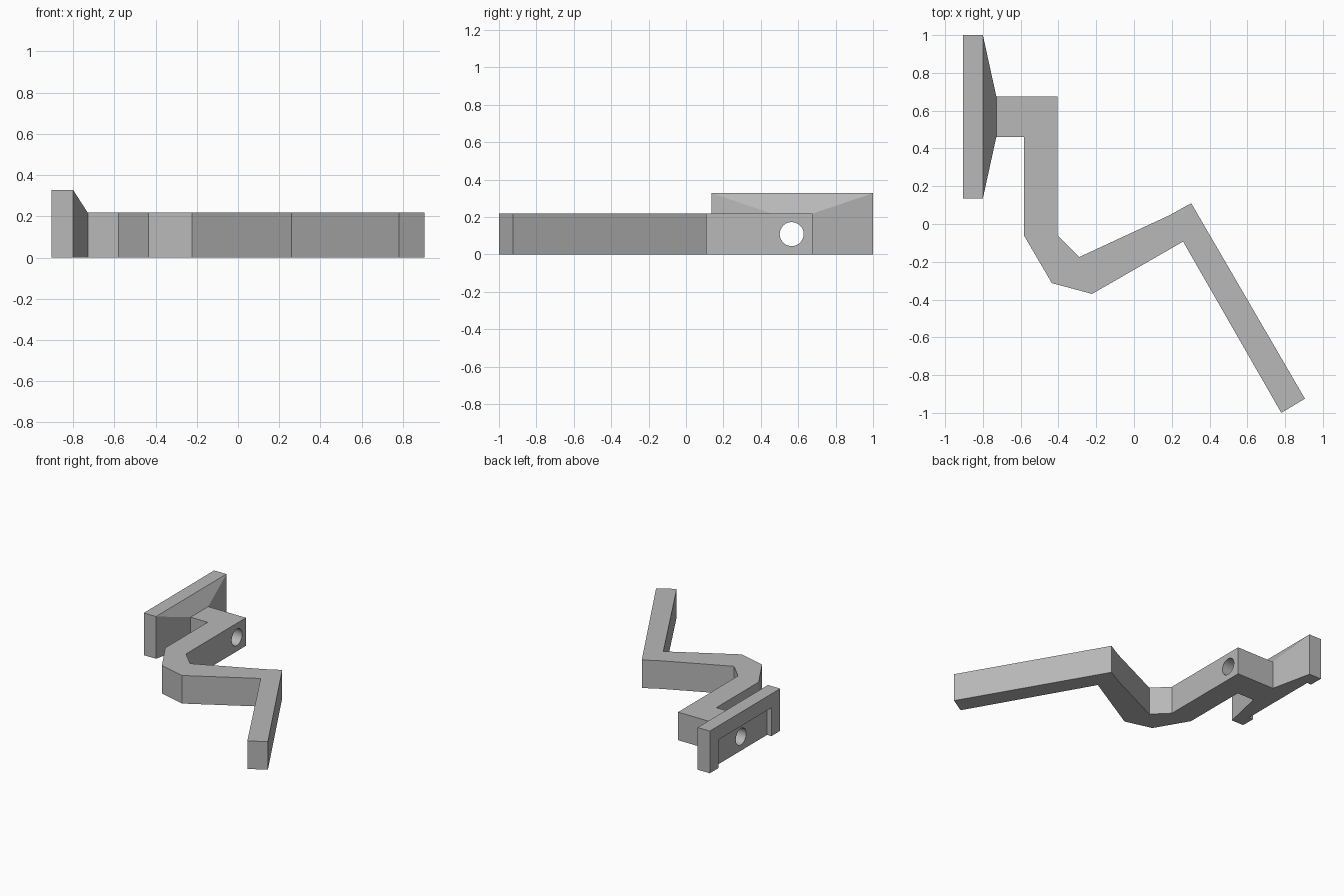
import bpy
import bmesh
import math

cube = bpy.data.objects.get("Cube")
if cube:
    bpy.data.objects.remove(cube, do_unlink=True)

grey = bpy.data.materials.new("grey plastic")
grey.use_nodes = True
GREY = (0.48, 0.48, 0.48, 1)
grey.diffuse_color = GREY
grey.node_tree.nodes["Principled BSDF"].inputs["Base Color"].default_value = GREY

ARM_TOP, PLATE_TOP = 0.218, 0.328
NECK_Y, NECK_HALF = 0.568, 0.108   # neck centre and half width


def make_object(name, bm):
    bmesh.ops.recalc_face_normals(bm, faces=bm.faces)
    mesh = bpy.data.meshes.new(name)
    bm.to_mesh(mesh)
    bm.free()
    mesh.materials.append(grey)
    obj = bpy.data.objects.new(name, mesh)
    bpy.context.collection.objects.link(obj)
    return obj


def loft(name, rings):
    """Closed solid through a list of equally long vertex rings."""
    bm = bmesh.new()
    loops = [[bm.verts.new(p) for p in ring] for ring in rings]
    n = len(loops[0])
    for a, b in zip(loops, loops[1:]):
        for i in range(n):
            j = (i + 1) % n
            bm.faces.new((a[i], a[j], b[j], b[i]))
    bm.faces.new(loops[0])
    bm.faces.new(loops[-1])
    return make_object(name, bm)


def rect_ring(x, half, bottom, top):
    """Upright rectangle across y, centred on the neck."""
    lo, hi = NECK_Y - half, NECK_Y + half
    return [(x, lo, bottom), (x, hi, bottom), (x, hi, top), (x, lo, top)]


def combine(target, other, operation):
    mod = target.modifiers.new("combine", 'BOOLEAN')
    mod.operation = operation
    mod.solver = 'EXACT'
    mod.object = other
    bpy.ops.object.select_all(action='DESELECT')
    bpy.context.view_layer.objects.active = target
    target.select_set(True)
    bpy.ops.object.modifier_apply(modifier=mod.name)
    bpy.data.objects.remove(other, do_unlink=True)


# Bent arm: plan outline raised to the arm height
neck_lo, neck_hi = NECK_Y - NECK_HALF, NECK_Y + NECK_HALF
outline = [(-0.76, neck_hi), (-0.405, neck_hi), (-0.405, -0.06), (-0.29, -0.175),
           (0.185, 0.045), (0.303, 0.11), (0.905, -0.925), (0.78, -1.0),
           (0.26, -0.093), (-0.222, -0.37), (-0.435, -0.313), (-0.583, -0.06),
           (-0.583, neck_lo), (-0.76, neck_lo)]
hook = loft("bent_hook", [[(x, y, z) for x, y in outline] for z in (0, ARM_TOP)])

# Mounting plate with a taper down to the neck
plate = loft("mounting_plate", [
    rect_ring(-0.905, 0.432, 0, PLATE_TOP),
    rect_ring(-0.80, 0.432, 0, PLATE_TOP),
    rect_ring(-0.729, NECK_HALF, 0, ARM_TOP)])
combine(hook, plate, 'UNION')

# Shallow recess on the back of the plate, open at the bottom
recess = loft("recess_cutter", [rect_ring(x, 0.324, -0.1, ARM_TOP + 0.002)
                                for x in (-1.0, -0.868)])
combine(hook, recess, 'DIFFERENCE')

# Screw hole right through the neck
SIDES = 40
hole = loft("hole_cutter", [
    [(x, NECK_Y - 0.003 + 0.064 * math.cos(2 * math.pi * i / SIDES),
      ARM_TOP / 2 + 0.064 * math.sin(2 * math.pi * i / SIDES)) for i in range(SIDES)]
    for x in (-1.1, -0.2)])
combine(hook, hole, 'DIFFERENCE')

hook.select_set(True)
bpy.context.view_layer.objects.active = hook
bpy.ops.object.shade_smooth_by_angle(angle=math.radians(20))
